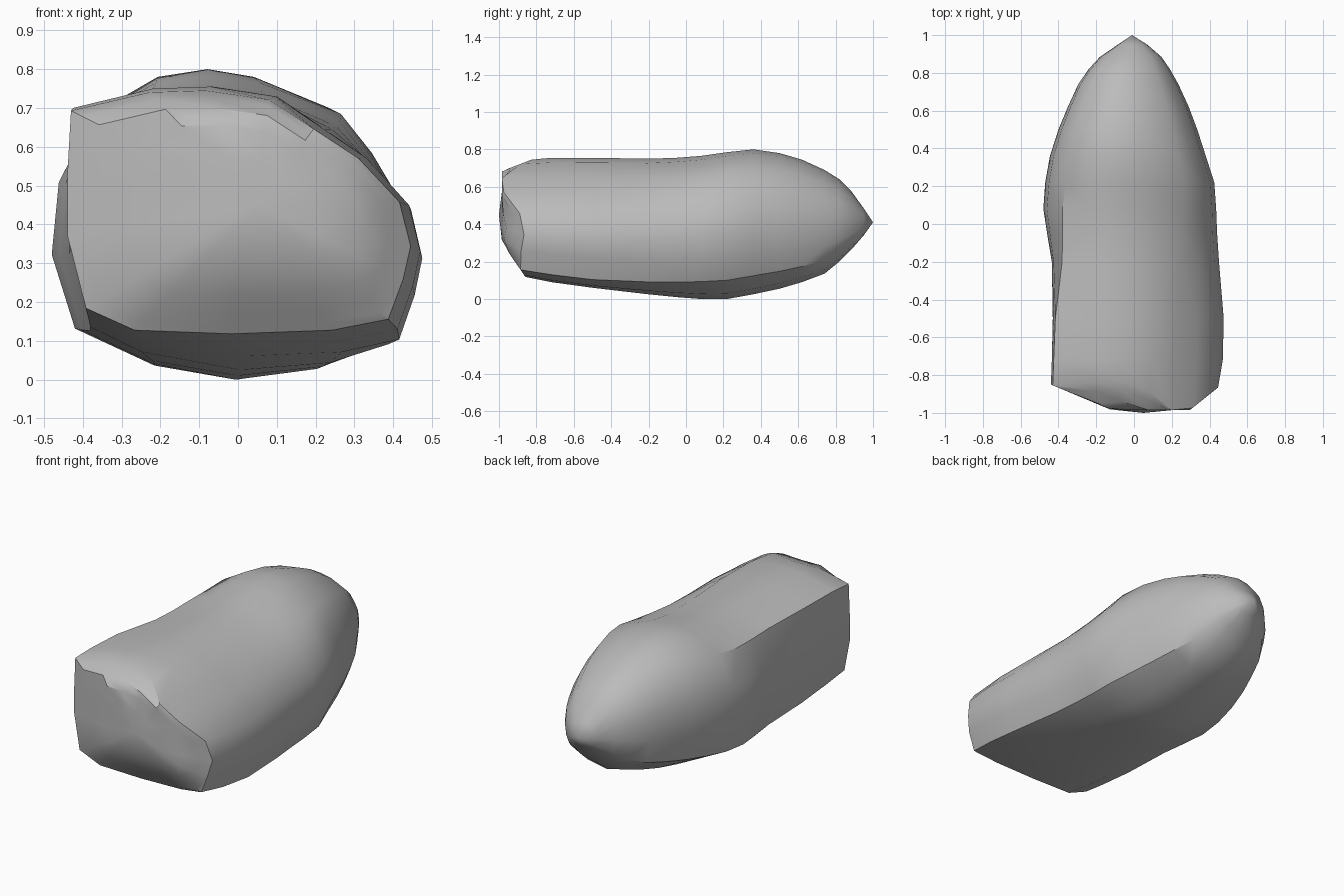
import bpy, bmesh, math
from mathutils import Vector

cube = bpy.data.objects.get("Cube")
if cube:
    bpy.data.objects.remove(cube, do_unlink=True)

# One plain stone colour
stone = bpy.data.materials.new("stone grey")
stone.use_nodes = True
colour = (0.5, 0.5, 0.5, 1)
stone.diffuse_color = colour
shader = next(n for n in stone.node_tree.nodes if n.type == 'BSDF_PRINCIPLED')
shader.inputs["Base Color"].default_value = colour

# Cross-sections (x, z): blunt end with a sloping shoulder, and the rounder belly
BLUNT = [(.48, .33), (.45, .45), (.34, .57), (.22, .65), (.1, .73), (-.07, .755),
         (-.22, .75), (-.43, .7), (-.44, .52), (-.44, .36), (-.39, .16), (-.26, .1),
         (0, .09), (.27, .1), (.42, .13), (.46, .24)]
BELLY = [(.43, .35), (.41, .48), (.35, .58), (.27, .68), (.06, .76), (-.07, .78),
         (-.21, .76), (-.36, .68), (-.45, .52), (-.47, .33), (-.41, .14), (-.2, .04),
         (0, 0), (.2, .03), (.36, .1), (.41, .2)]

# Stations along the length: y, x range, z range
STATIONS = [(-.72, -.435, .47, .09, .755), (-.5, -.43, .475, .06, .755),
            (-.2, -.435, .45, .025, .75), (-.05, -.46, .44, .01, .755),
            (.08, -.48, .435, 0, .765), (.22, -.47, .425, 0, .785),
            (.36, -.445, .38, .025, .8), (.5, -.4, .335, .055, .78),
            (.62, -.35, .29, .09, .745), (.74, -.295, .235, .135, .69),
            (.82, -.24, .19, .2, .64), (.885, -.18, .145, .265, .575),
            (.95, -.085, .07, .34, .485)]


def unit(profile):
    """Scale a profile to the unit square."""
    xs, zs = zip(*profile)
    return [Vector(((x - min(xs)) / (max(xs) - min(xs)),
                    (z - min(zs)) / (max(zs) - min(zs)))) for x, z in profile]


def section(y, x0, x1, z0, z1):
    """Blend the two profiles and fit them to the station's range."""
    t = min(1, max(0, (y + .6) / .85))
    t = t * t * (3 - 2 * t)
    return [Vector((x0 + p.x * (x1 - x0), y, z0 + p.y * (z1 - z0)))
            for p in (a.lerp(b, t) for a, b in zip(unit(BLUNT), unit(BELLY)))]


def end_face(x, z):
    """Depth of the blunt end, worn back on each side."""
    return max(-.985, -.85 - .42 * (x + .44), -.87 - .8 * (.44 - x),
               -.86 - .69 * (z - .12), -.8 - 2.6 * (.755 - z))


bm = bmesh.new()

# Blunt end rings, from the middle outward
rim = section(-.86, -.44, .445, .118, .745)
middle = Vector((.05, 0, .45))
rings = []
for scale in (.4, .7, .85, .94, 1):
    ring = [middle.lerp(p, scale) for p in rim]
    for p in ring:
        p.y = end_face(p.x, p.z)
    rings.append(ring)

# Body rings back to the pointed end
rings += [section(*s) for s in STATIONS]
loops = [[bm.verts.new(p) for p in ring] for ring in rings]
count = len(BLUNT)
for a, b in zip(loops, loops[1:]):
    for i in range(count):
        j = (i + 1) % count
        bm.faces.new((a[i], a[j], b[j], b[i]))

# Close both ends
tips = [(Vector((.05, -1, .45)), loops[0]), (Vector((-.01, 1, .41)), loops[-1])]
for point, loop in tips:
    tip = bm.verts.new(point)
    for i in range(count):
        bm.faces.new((tip, loop[i], loop[(i + 1) % count]))
bmesh.ops.recalc_face_normals(bm, faces=bm.faces)

mesh = bpy.data.meshes.new("boulder")
bm.to_mesh(mesh)
bm.free()
mesh.materials.append(stone)
boulder = bpy.data.objects.new("boulder", mesh)
bpy.context.collection.objects.link(boulder)

# Soft shading with crisp worn edges
bpy.ops.object.select_all(action='DESELECT')
boulder.select_set(True)
bpy.context.view_layer.objects.active = boulder
bpy.ops.object.shade_smooth_by_angle(angle=math.radians(35))
